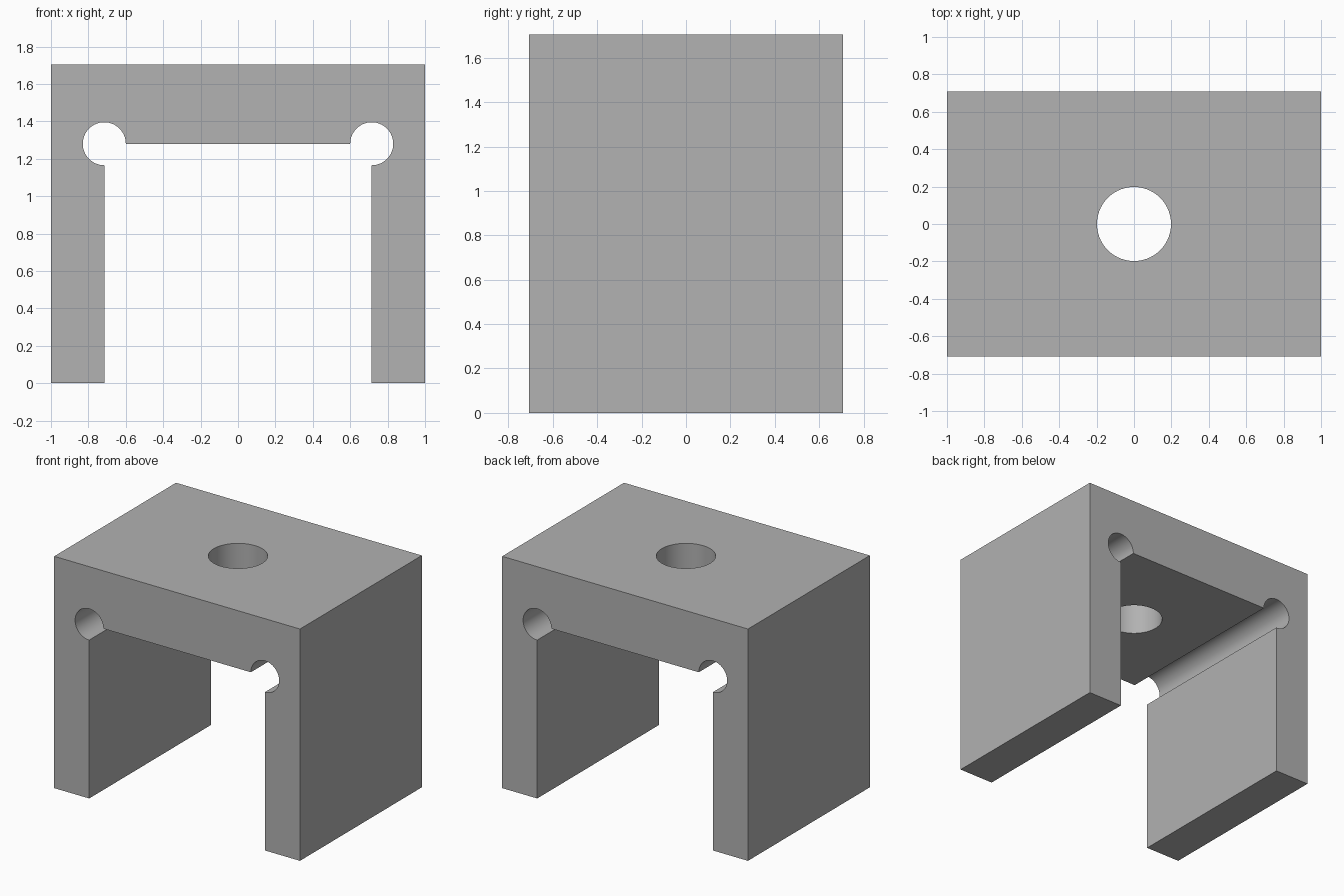
import bpy, bmesh
from math import pi, sin, cos, radians

cube = bpy.data.objects.get("Cube")
if cube:
    bpy.data.objects.remove(cube, do_unlink=True)

HALF_W, HALF_D, HEIGHT = 1.0, 0.708, 1.705
INNER_X, INNER_Z = 0.715, 1.28      # inside corner of the channel
RELIEF_R, BORE_R = 0.115, 0.198
ARC_STEPS = 48

grey = bpy.data.materials.new("grey metal")
grey.use_nodes = True
colour = (0.445, 0.445, 0.445, 1)
grey.diffuse_color = colour
grey.node_tree.nodes["Principled BSDF"].inputs["Base Color"].default_value = colour

# Right half of the profile: outer corner, leg foot, round corner relief
half = [(HALF_W, HEIGHT), (HALF_W, 0), (INNER_X, 0)]
for i in range(ARC_STEPS + 1):
    a = -pi / 2 + 1.5 * pi * i / ARC_STEPS
    half.append((INNER_X + RELIEF_R * cos(a), INNER_Z + RELIEF_R * sin(a)))
profile = half + [(-x, z) for x, z in reversed(half)]

# Channel bracket: extrude the profile along the depth
bm = bmesh.new()
face = bm.faces.new([bm.verts.new((x, -HALF_D, z)) for x, z in profile])
out = bmesh.ops.extrude_face_region(bm, geom=[face])
moved = [v for v in out["geom"] if isinstance(v, bmesh.types.BMVert)]
bmesh.ops.translate(bm, verts=moved, vec=(0, 2 * HALF_D, 0))
bmesh.ops.recalc_face_normals(bm, faces=bm.faces)
mesh = bpy.data.meshes.new("channel_bracket")
bm.to_mesh(mesh)
bm.free()
mesh.materials.append(grey)
bracket = bpy.data.objects.new("channel_bracket", mesh)
bpy.context.collection.objects.link(bracket)

# Round bore through the top plate
bpy.ops.mesh.primitive_cylinder_add(vertices=72, radius=BORE_R, depth=1,
                                    location=(0, 0, 1.5))
cutter = bpy.context.object
cutter.name = "bore_cutter"
cutter.data.materials.append(grey)
bore = bracket.modifiers.new("bore", "BOOLEAN")
bore.operation = "DIFFERENCE"
bore.solver = "EXACT"
bore.object = cutter

bpy.ops.object.select_all(action="DESELECT")
bracket.select_set(True)
bpy.context.view_layer.objects.active = bracket
bpy.ops.object.modifier_apply(modifier=bore.name)
bpy.data.objects.remove(cutter, do_unlink=True)
bpy.ops.object.shade_smooth_by_angle(angle=radians(30))
